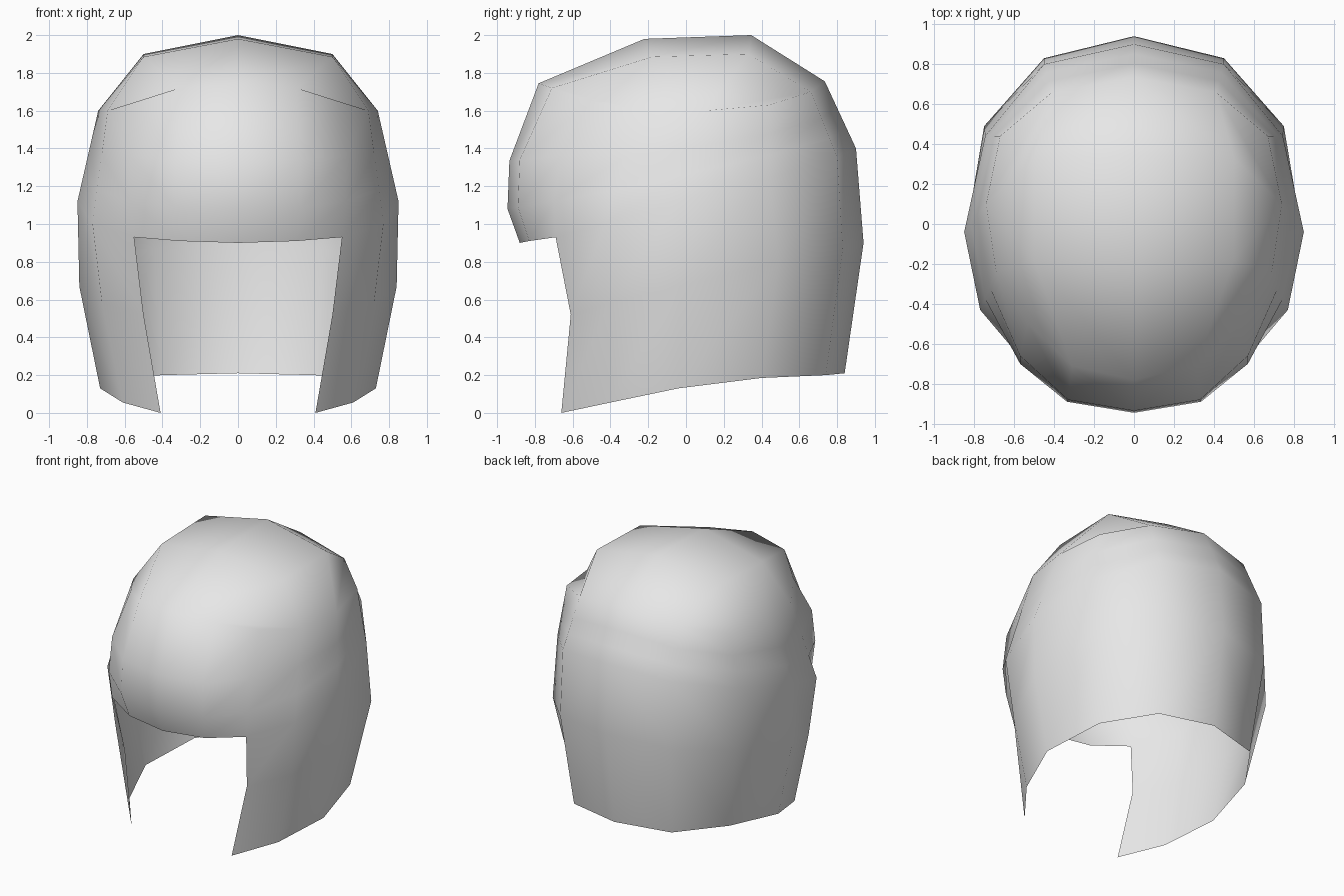
import bpy
import bmesh
from mathutils import Vector

cube = bpy.data.objects.get("Cube")
if cube:
    bpy.data.objects.remove(cube, do_unlink=True)

# Half cross-sections, running from the front centre round the left side to the back centre
hem = [(.41, -.66, 0), (.61, -.4, .055), (.73, -.04, .13),
       (.64, .4, .185), (.4, .74, .2), (0, .84, .21)]
jaw = [(.5, -.61, .52), (.72, -.41, .58), (.84, -.04, .67),
       (.75, .49, .8), (.45, .83, .87), (0, .94, .9)]
brow = [(0, -.88, .9), (.31, -.83, .91), (.55, -.69, .93), (.77, -.43, 1),
        (.85, -.04, 1.12), (.745, .44, 1.25), (.45, .8, 1.35), (0, .9, 1.4)]
crown = [(0, -.78, 1.745), (.31, -.71, 1.72), (.53, -.5, 1.65), (.69, -.24, 1.6),
         (.74, .1, 1.6), (.67, .44, 1.63), (.41, .66, 1.7), (0, .735, 1.755)]

# Rounded bulge over the forehead; the other columns run straight from brow to crown
bulge_low = [(0, -.945, 1.08), (.335, -.89, 1.09), (.57, -.7, 1.12)]
bulge_high = [(0, -.935, 1.335), (.33, -.88, 1.34), (.57, -.66, 1.36)]

# Top patch: spine and shoulder points
top = [(0, -.22, 1.98), (0, .345, 2), (.5, -.18, 1.885), (.5, .33, 1.9)]


def blended(front, factor):
    """Complete a forehead row with points between the brow and crown rows."""
    start = len(front)
    return front + [Vector(a).lerp(Vector(b), factor)
                    for a, b in zip(brow[start:], crown[start:])]


bm = bmesh.new()


def add_row(points):
    return [bm.verts.new(p) for p in points]


def bridge(lower, upper):
    for i in range(len(lower) - 1):
        bm.faces.new((lower[i], lower[i + 1], upper[i + 1], upper[i]))


# Lower shell, open at the face
rows = [add_row(r) for r in (hem, jaw, brow, blended(bulge_low, .3),
                             blended(bulge_high, .6), crown)]
bridge(rows[0], rows[1])
bridge(rows[1], rows[2][2:])

# Upper shell
for low, high in zip(rows[2:], rows[3:]):
    bridge(low, high)

# Closing patch on top
c = rows[-1]
spine_front, spine_back, side_front, side_back = add_row(top)
for face in ((c[0], c[1], side_front, spine_front),
             (c[1], c[2], c[3], side_front),
             (side_front, c[3], c[4], side_back),
             (c[4], c[5], c[6], side_back),
             (side_back, c[6], c[7], spine_back),
             (spine_front, side_front, side_back, spine_back)):
    bm.faces.new(face)

# Mirror to the other side and weld the centre line
bmesh.ops.mirror(bm, geom=bm.verts[:] + bm.edges[:] + bm.faces[:],
                 axis='X', merge_dist=.001)
bmesh.ops.remove_doubles(bm, verts=bm.verts[:], dist=.001)
bmesh.ops.recalc_face_normals(bm, faces=bm.faces[:])
if sum(f.normal.dot(f.calc_center_median() - Vector((0, 0, 1))) for f in bm.faces) < 0:
    bmesh.ops.reverse_faces(bm, faces=bm.faces[:])
for f in bm.faces:
    f.smooth = True

mesh = bpy.data.meshes.new("head_shell")
bm.to_mesh(mesh)
bm.free()
shell = bpy.data.objects.new("head_shell", mesh)
bpy.context.collection.objects.link(shell)

# Plain pale grey
grey = bpy.data.materials.new("pale_grey")
grey.use_nodes = True
colour = (.8, .8, .8, 1)
grey.diffuse_color = colour
grey.node_tree.nodes["Principled BSDF"].inputs["Base Color"].default_value = colour
mesh.materials.append(grey)
